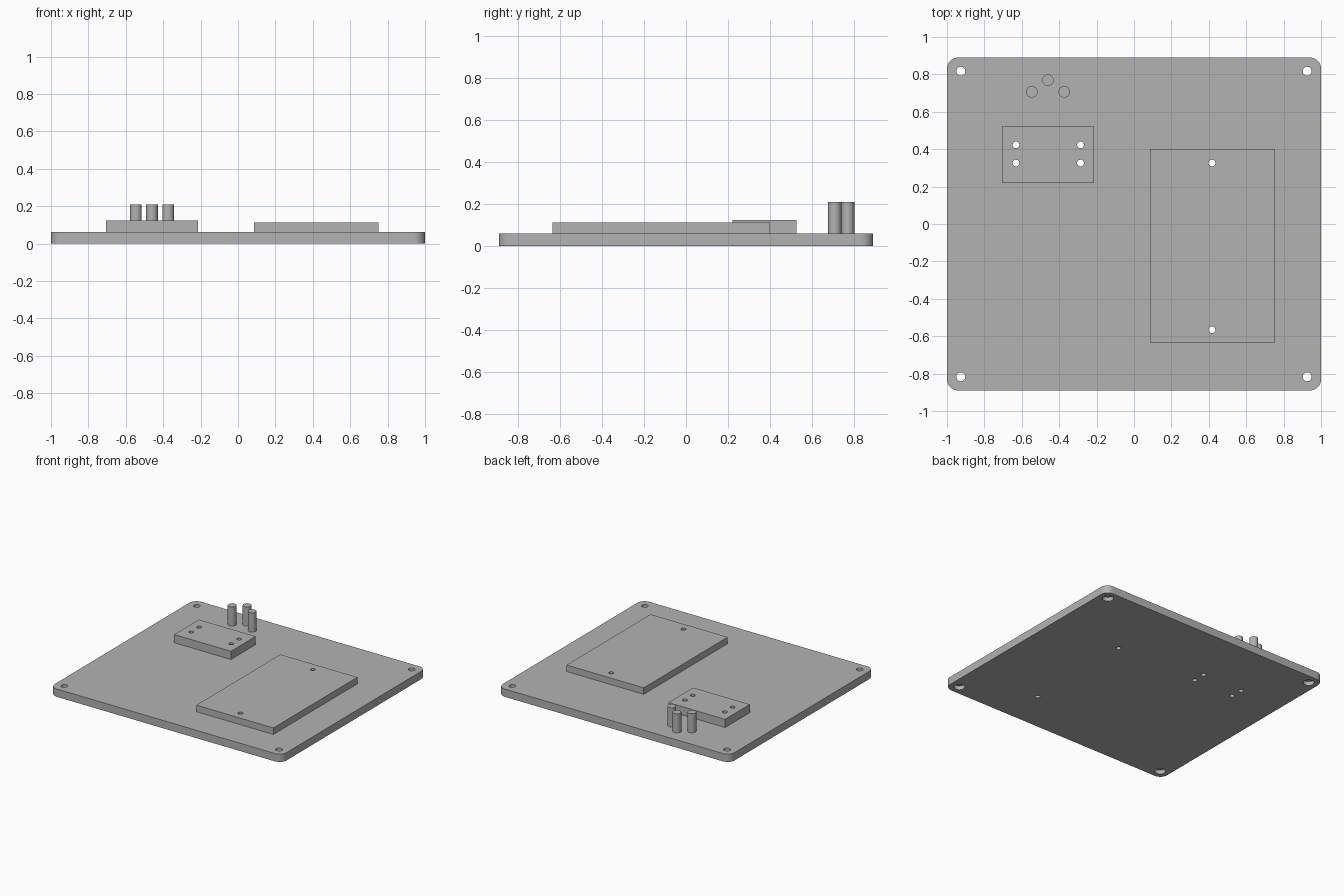
import bpy, bmesh, math
from mathutils import Matrix

if "Cube" in bpy.data.objects:
    bpy.data.objects.remove(bpy.data.objects["Cube"])

BASE_TOP = 0.061
CORNERS = [(sx * 0.926, sy * 0.817) for sx in (-1, 1) for sy in (-1, 1)]
SMALL_MOUNTS = [(x, y) for x in (-0.631, -0.286) for y in (0.326, 0.423)]
LARGE_MOUNTS = [(0.417, 0.326), (0.417, -0.565)]

grey = bpy.data.materials.new("plain grey")
grey.use_nodes = True
colour = (0.45, 0.45, 0.45, 1)
grey.diffuse_color = colour
grey.node_tree.nodes["Principled BSDF"].inputs["Base Color"].default_value = colour


def make_object(name, bm):
    mesh = bpy.data.meshes.new(name)
    bm.to_mesh(mesh)
    bm.free()
    mesh.materials.append(grey)
    obj = bpy.data.objects.new(name, mesh)
    bpy.context.collection.objects.link(obj)
    return obj


def box(name, x0, x1, y0, y1, z0, z1, corner=0):
    bm = bmesh.new()
    bmesh.ops.create_cube(bm, size=1)
    bmesh.ops.scale(bm, verts=bm.verts, vec=(x1 - x0, y1 - y0, z1 - z0))
    bmesh.ops.translate(bm, verts=bm.verts,
                        vec=((x0 + x1) / 2, (y0 + y1) / 2, (z0 + z1) / 2))
    if corner:
        upright = [e for e in bm.edges
                   if abs(e.verts[0].co.z - e.verts[1].co.z) > 0.01]
        bmesh.ops.bevel(bm, geom=upright, offset=corner, segments=10,
                        profile=0.5, affect='EDGES')
    return make_object(name, bm)


def cylinders(name, places, radius, z0, z1):
    bm = bmesh.new()
    for x, y in places:
        bmesh.ops.create_cone(bm, cap_ends=True, segments=32,
                              radius1=radius, radius2=radius, depth=z1 - z0,
                              matrix=Matrix.Translation((x, y, (z0 + z1) / 2)))
    return make_object(name, bm)


def activate(obj):
    bpy.ops.object.select_all(action='DESELECT')
    obj.select_set(True)
    bpy.context.view_layer.objects.active = obj


def drill(obj, places, radius, z0=-0.1, z1=0.3):
    cutter = cylinders("drill_cutter", places, radius, z0, z1)
    cutter.hide_render = True
    mod = obj.modifiers.new("holes", 'BOOLEAN')
    mod.operation = 'DIFFERENCE'
    mod.solver = 'EXACT'
    mod.object = cutter
    activate(obj)
    bpy.ops.object.modifier_apply(modifier=mod.name)
    bpy.data.objects.remove(cutter)


# Base plate: rounded corners, through holes, counterbores underneath
base = box("base_plate", -1, 1, -0.89, 0.89, 0, BASE_TOP, corner=0.06)
drill(base, CORNERS, 0.024)
drill(base, SMALL_MOUNTS + LARGE_MOUNTS, 0.018)
drill(base, CORNERS, 0.039, -0.1, 0.032)

# Raised mounting blocks
small_block = box("small_block", -0.705, -0.215, 0.22, 0.525, BASE_TOP, 0.125)
drill(small_block, SMALL_MOUNTS, 0.018)
large_block = box("large_block", 0.085, 0.75, -0.635, 0.4, BASE_TOP, 0.112)
drill(large_block, LARGE_MOUNTS, 0.018)

# Three upright pins
pins = [cylinders("pin_" + side, [place], 0.031, BASE_TOP, 0.21)
        for side, place in (("right", (-0.546, 0.707)),
                            ("middle", (-0.46, 0.769)),
                            ("left", (-0.373, 0.707)))]

for part in [base, small_block, large_block] + pins:
    activate(part)
    bpy.ops.object.shade_smooth_by_angle(angle=math.radians(30))
